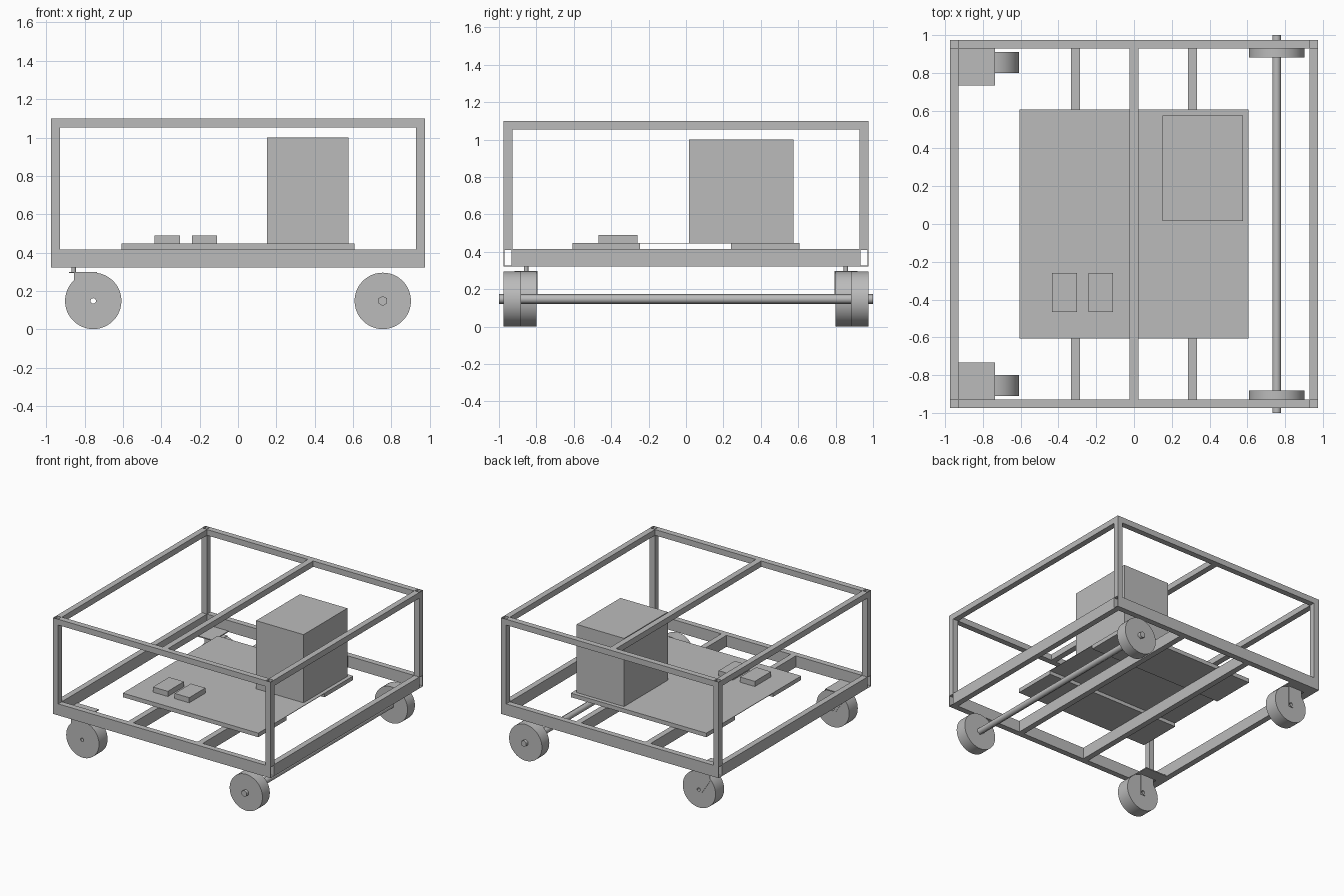
import bpy, bmesh, math
from mathutils import Matrix, Vector

if "Cube" in bpy.data.objects:
    bpy.data.objects.remove(bpy.data.objects["Cube"])

grey = bpy.data.materials.new("plain_grey")
grey.use_nodes = True
grey.diffuse_color = (0.5, 0.5, 0.5, 1)
grey.node_tree.nodes["Principled BSDF"].inputs["Base Color"].default_value = (0.5, 0.5, 0.5, 1)


def finish(name, bm):
    bmesh.ops.recalc_face_normals(bm, faces=bm.faces)
    mesh = bpy.data.meshes.new(name)
    bm.to_mesh(mesh)
    bm.free()
    mesh.materials.append(grey)
    ob = bpy.data.objects.new(name, mesh)
    bpy.context.collection.objects.link(ob)
    return ob


def smooth(ob, degrees):
    bpy.ops.object.select_all(action='DESELECT')
    ob.select_set(True)
    bpy.context.view_layer.objects.active = ob
    bpy.ops.object.shade_smooth_by_angle(angle=math.radians(degrees))


def box(name, x, y, z, open_axis=None):
    """Box from (min, max) ranges; with open_axis it is a thin tube open along that axis."""
    bm = bmesh.new()
    bmesh.ops.create_cube(bm, size=1)
    lo, hi = Vector((x[0], y[0], z[0])), Vector((x[1], y[1], z[1]))
    for v in bm.verts:
        v.co = (lo + hi) / 2 + v.co * (hi - lo)
    if open_axis is None:
        return finish(name, bm)
    bm.normal_update()
    ends = [f for f in bm.faces if abs(f.normal[open_axis]) > 0.9]
    bmesh.ops.delete(bm, geom=ends, context='FACES_ONLY')
    ob = finish(name, bm)
    wall = ob.modifiers.new("wall", 'SOLIDIFY')
    wall.thickness = 0.004
    wall.offset = -1
    wall.use_even_offset = True
    return ob


def span(side, inner, outer):
    return tuple(sorted((side * inner, side * outer)))


def lathe_wheel(name, x, y, radius, width, hole, sides=48):
    """Wheel along y with a bore through the middle."""
    bm = bmesh.new()
    h = width / 2
    ring = [bm.verts.new((r, t, 0)) for r, t in
            ((hole, -h), (radius, -h), (radius, h), (hole, h))]
    edges = [bm.edges.new((ring[i], ring[(i + 1) % 4])) for i in range(4)]
    bmesh.ops.spin(bm, geom=ring + edges, cent=(0, 0, 0), axis=(0, 1, 0),
                   angle=math.tau, steps=sides, use_duplicate=False)
    bmesh.ops.remove_doubles(bm, verts=bm.verts, dist=1e-4)
    bmesh.ops.translate(bm, verts=bm.verts, vec=(x, y, WHEEL_Z))
    smooth(finish(name, bm), 30)


def rod(name, centre, radius, length, sides, along_y=False, angle=30):
    bm = bmesh.new()
    bmesh.ops.create_cone(bm, cap_ends=True, segments=sides, radius1=radius,
                          radius2=radius, depth=length)
    if along_y:
        bmesh.ops.rotate(bm, verts=bm.verts, matrix=Matrix.Rotation(math.pi / 2, 3, 'X'))
    bmesh.ops.translate(bm, verts=bm.verts, vec=centre)
    smooth(finish(name, bm), angle)


def fork_cheek(name, y, thickness):
    """Tapered side plate of a caster fork, with an axle hole."""
    profile = ((-0.855, 0.295), (-0.855, 0.24), (-0.78, 0.125), (-0.735, 0.125), (-0.735, 0.295))
    bm = bmesh.new()
    edges = []
    hole = [(CASTER_X + 0.014 * math.cos(a * math.tau / 16),
             WHEEL_Z + 0.014 * math.sin(a * math.tau / 16)) for a in range(16)]
    for loop in (profile, hole):
        vs = [bm.verts.new((px, y - thickness / 2, pz)) for px, pz in loop]
        edges += [bm.edges.new((vs[i], vs[i - 1])) for i in range(len(vs))]
    bmesh.ops.triangle_fill(bm, edges=edges, use_beauty=True)
    out = bmesh.ops.extrude_face_region(bm, geom=bm.faces[:])
    moved = [g for g in out["geom"] if isinstance(g, bmesh.types.BMVert)]
    bmesh.ops.translate(bm, verts=moved, vec=(0, thickness, 0))
    finish(name, bm)


OUT, INN = 0.975, 0.928          # outer and inner faces of the frame
LOW, MID, RAIL, TOP = 0.322, 0.415, 1.053, 1.10
WHEEL_R, WHEEL_Z = 0.147, 0.148
CASTER_X, DRIVE_X = -0.755, 0.755
AXIS_X, AXIS_Y, AXIS_Z = range(3)

# Frame of open rectangular tubes
for s, end, side in ((-1, "front", "right"), (1, "back", "left")):
    box(f"{end}_lower_beam", (-OUT, OUT), span(s, INN, OUT), (LOW, MID), AXIS_X)
    box(f"{end}_top_rail", (-INN, INN), span(s, INN, OUT), (RAIL, TOP), AXIS_X)
    box(f"{side}_lower_beam", span(s, INN, OUT), (-INN, INN), (LOW, MID), AXIS_Y)
    box(f"{side}_top_rail", span(s, INN, OUT), (-INN, INN), (RAIL, TOP), AXIS_Y)
    box(f"{side}_floor_crossbeam", span(s, 0.287, 0.334), (-INN, INN), (LOW, MID), AXIS_Y)
    for t, other in ((-1, "right"), (1, "left")):
        box(f"{end}_{other}_post", span(t, INN, OUT), span(s, INN, OUT), (MID, TOP), AXIS_Z)
box("top_crossbeam", (-0.024, 0.024), (-INN, INN), (RAIL, TOP), AXIS_Y)

# Deck: thin sheet over two thicker boards
box("deck_sheet", (-0.607, 0.607), (-0.607, 0.607), (0.444, 0.448))
box("front_deck_board", (-0.607, 0.607), (-0.607, -0.247), (MID, 0.444))
box("back_deck_board", (-0.607, 0.607), (0.24, 0.607), (MID, 0.444))

# Equipment on the deck
box("large_box", (0.152, 0.577), (0.015, 0.575), (0.448, 1.0))
box("right_small_box", (-0.435, -0.302), (-0.467, -0.26), (0.448, 0.49))
box("left_small_box", (-0.24, -0.11), (-0.467, -0.26), (0.448, 0.49))

# Driven wheels on a hexagonal axle
rod("axle", (DRIVE_X, 0, WHEEL_Z), 0.026, 2.0, 6, along_y=True, angle=65)

for s, end in ((-1, "front"), (1, "back")):
    lathe_wheel(f"{end}_drive_wheel", DRIVE_X, s * 0.928, WHEEL_R, 0.094, 0.022)

    # Swivel casters below corner plates
    mid = s * 0.855
    lathe_wheel(f"{end}_caster_wheel", CASTER_X, mid, WHEEL_R, 0.11, 0.014)
    box(f"{end}_corner_plate", (-INN, -0.735), span(s, 0.732, INN), (LOW, LOW + 0.008))
    rod(f"{end}_caster_stem", (-0.857, mid, 0.309), 0.012, 0.03, 16)
    box(f"{end}_fork_crown", (-0.882, -0.735), (mid - 0.061, mid + 0.061), (0.294, 0.298))
    for t, face in ((-1, "front"), (1, "back")):
        fork_cheek(f"{end}_fork_{face}_cheek", mid + t * 0.059, 0.004)
